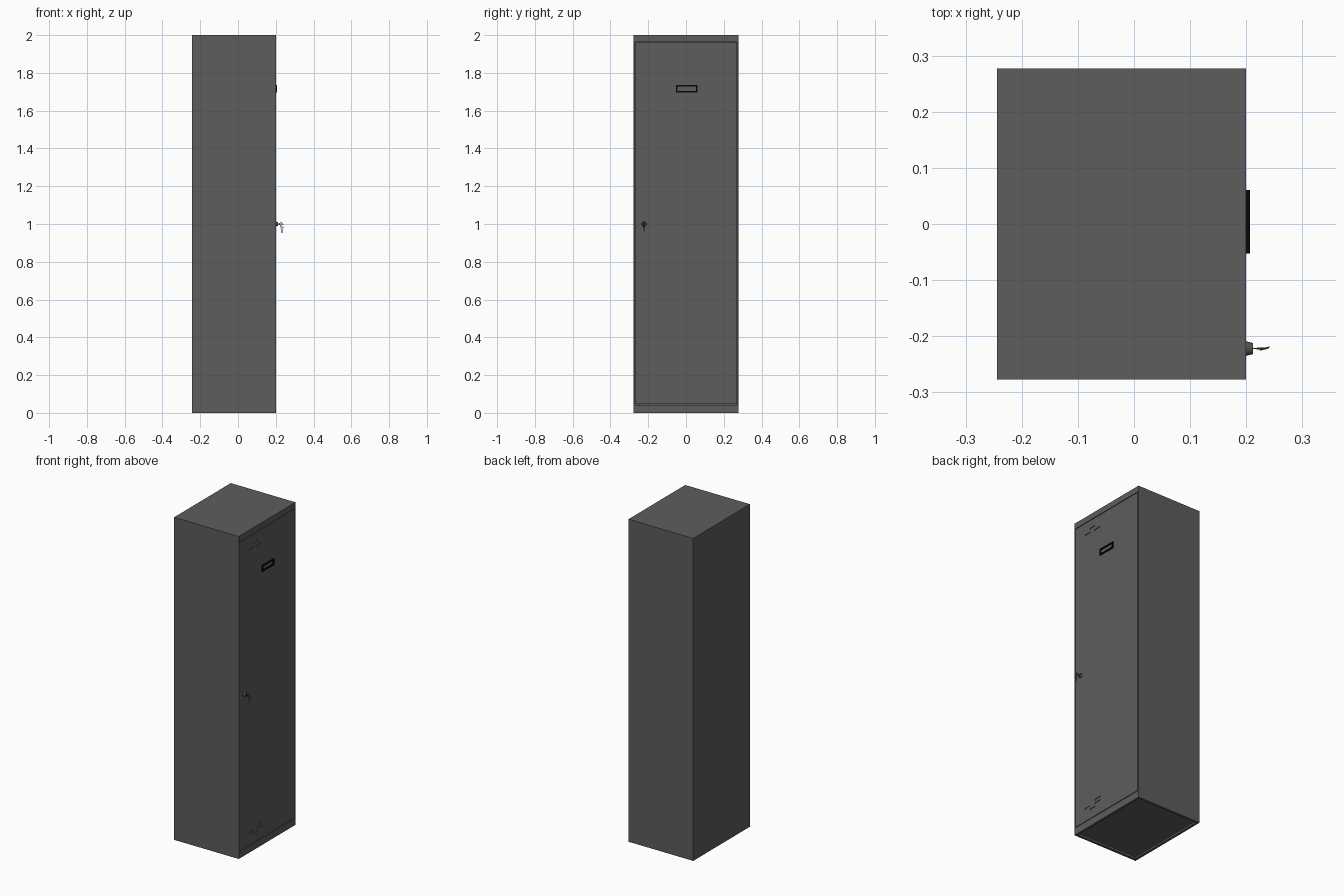
import bpy, math
from mathutils import Vector

if "Cube" in bpy.data.objects:
    bpy.data.objects.remove(bpy.data.objects["Cube"])


def material(name, v):
    m = bpy.data.materials.new(name)
    m.diffuse_color = (v, v, v, 1)
    m.use_nodes = True
    m.node_tree.nodes["Principled BSDF"].inputs["Base Color"].default_value = m.diffuse_color
    return m


STEEL = material("dark_steel", 0.11)
METAL = material("lock_metal", 0.09)
BLACK = material("black_plastic", 0.002)


def box(name, x, y, z, mat=STEEL):
    """Box from (min, max) ranges on each axis."""
    bpy.ops.mesh.primitive_cube_add(size=1)
    o = bpy.context.object
    o.name = name
    for v in o.data.vertices:
        v.co = Vector([(r[0] + r[1]) / 2 + c * (r[1] - r[0])
                       for r, c in zip((x, y, z), v.co)])
    o.data.materials.append(mat)
    return o


def finish(o, name, mat):
    o.name = name
    o.data.materials.append(mat)
    bpy.ops.object.shade_smooth_by_angle(angle=math.radians(35))
    return o


def cone(name, r1, r2, x0, x1, y, z, sides=20, mat=METAL):
    """Tapered cylinder along x."""
    bpy.ops.mesh.primitive_cone_add(vertices=sides, radius1=r1, radius2=r2, depth=x1 - x0,
                                    location=((x0 + x1) / 2, y, z),
                                    rotation=(0, math.pi / 2, 0))
    return finish(bpy.context.object, name, mat)


def ring(name, R, r, loc, rot, mat=METAL):
    bpy.ops.mesh.primitive_torus_add(major_radius=R, minor_radius=r, major_segments=20,
                                     minor_segments=8, location=loc, rotation=rot)
    return finish(bpy.context.object, name, mat)


XB, XF, W, H, T = -0.244, 0.2, 0.2775, 2.0, 0.005

# carcass panels
for side, s in (("left", -1), ("right", 1)):
    box(side + "_panel", (XB, XF), sorted((s * W, s * (W - T))), (0, H))
inner = (-W + T, W - T)
box("back_panel", (XB, XB + T), inner, (0, H))
box("top_panel", (XB + T, XF), inner, (H - T, H))
box("bottom_panel", (XB + T, XF - T), inner, (0.02, 0.025))
box("top_rail", (XF - 0.02, XF), inner, (1.964, H - T))
box("bottom_rail", (XF - T, XF), inner, (0, 0.043))
# folded lip around the open underside
box("base_lip_back", (XB + T, XB + 0.014), inner, (0, 0.004))
box("base_lip_front", (XF - 0.014, XF - T), inner, (0, 0.004))
for side, s in (("left", -1), ("right", 1)):
    box("base_lip_" + side, (XB + 0.014, XF - 0.014),
        sorted((s * (W - T), s * (W - 0.014))), (0, 0.004))
    # stop strip behind the door gap
    box("door_stop_" + side, (XF - 0.03, XF - 0.02),
        sorted((s * (W - T), s * (W - 0.03))), (0.043, 1.964))

# door with staggered vent slots
door = box("door", (XF - 0.018, XF), (-W + T + 0.003, W - T - 0.003), (0.047, 1.960))
slots = [(-0.12, 1.907), (-0.16, 1.882), (-0.08, 1.882),
         (-0.075, 0.148), (-0.165, 0.126), (-0.075, 0.126), (-0.12, 0.104)]
for i, (y, z) in enumerate(slots):
    c = box(f"vent_cutter_{i}", (XF - 0.004, XF + 0.01),
            (y - 0.022, y + 0.022), (z - 0.0045, z + 0.0045))
    c.hide_render = True
    c.hide_set(True)
    m = door.modifiers.new("vent", "BOOLEAN")
    m.operation, m.object, m.solver = "DIFFERENCE", c, "EXACT"

# label holder frame
ly, lz, lx = (-0.053, 0.061), (1.697, 1.735), (XF, XF + 0.007)
b = 0.007
box("label_frame_bottom", lx, ly, (lz[0], lz[0] + b), BLACK)
box("label_frame_top", lx, ly, (lz[1] - b, lz[1]), BLACK)
box("label_frame_left", lx, (ly[0], ly[0] + b), (lz[0] + b, lz[1] - b), BLACK)
box("label_frame_right", lx, (ly[1] - b, ly[1]), (lz[0] + b, lz[1] - b), BLACK)

# lock barrel and inserted key
ky, kz = -0.222, 1.0
cone("lock_barrel", 0.013, 0.010, XF, XF + 0.012, ky, kz)
box("key_blade", (XF + 0.010, XF + 0.022), (ky - 0.001, ky + 0.001), (kz - 0.003, kz + 0.003), METAL)
ring("key_bow", 0.007, 0.0018, (XF + 0.027, ky, kz), (math.pi / 2, 0, 0))

# key ring and spare hanging key
ring("key_ring", 0.009, 0.0008, (XF + 0.033, ky, kz - 0.008), (math.pi / 2, 0, math.radians(20)))
ring("spare_key_bow", 0.006, 0.0015, (XF + 0.033, ky, kz - 0.021), (math.pi / 2, 0, math.radians(15)))
box("spare_key_blade", (XF + 0.031, XF + 0.035), (ky - 0.001, ky + 0.001), (kz - 0.048, kz - 0.026), METAL)
